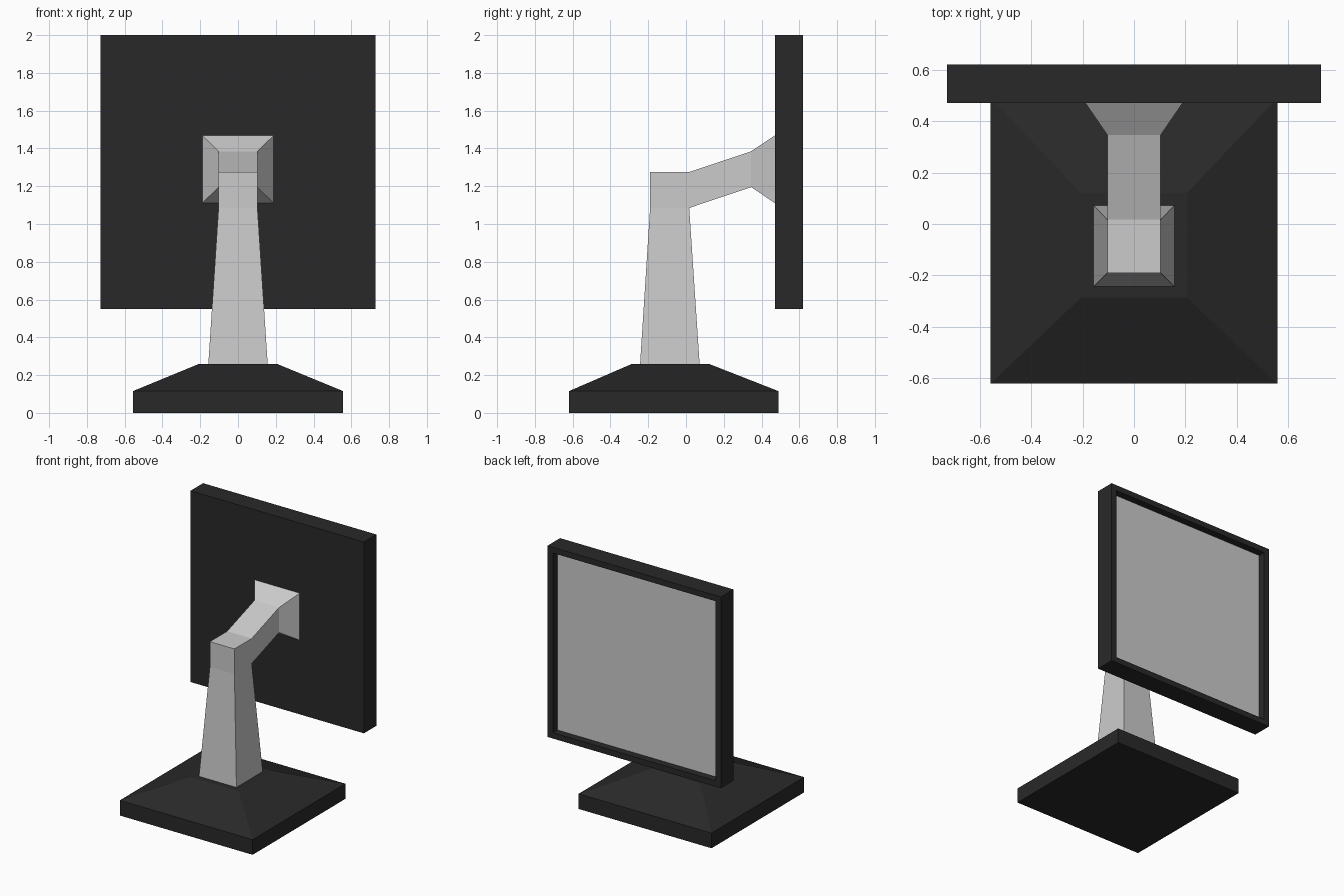
import bpy, bmesh
from mathutils import Vector

if "Cube" in bpy.data.objects:
    bpy.data.objects.remove(bpy.data.objects["Cube"])

black = bpy.data.materials.new("black_plastic")
black.diffuse_color = (0.022, 0.022, 0.022, 1)
black.use_nodes = True
black.node_tree.nodes["Principled BSDF"].inputs["Base Color"].default_value = black.diffuse_color
grey = bpy.data.materials.new("plain_grey")
grey.diffuse_color = (0.8, 0.8, 0.8, 1)
grey.use_nodes = True
grey.node_tree.nodes["Principled BSDF"].inputs["Base Color"].default_value = grey.diffuse_color


def rect(z, hx, y0, y1):
    """Horizontal rectangle, counter-clockwise from above."""
    return [(-hx, y0, z), (hx, y0, z), (hx, y1, z), (-hx, y1, z)]


def loft(bm, rings):
    """Skin a stack of rectangles and cap both ends."""
    loops = [[bm.verts.new(p) for p in r] for r in rings]
    for a, b in zip(loops, loops[1:]):
        for i in range(4):
            j = (i + 1) % 4
            bm.faces.new((a[i], a[j], b[j], b[i]))
    bm.faces.new(loops[0][::-1])
    bm.faces.new(loops[-1])
    bm.normal_update()


def back_face(bm):
    """Highest face that looks most toward +y."""
    return max(bm.faces, key=lambda f: (round(f.normal.y, 2), f.calc_center_median().z))


def finish(bm, name, materials=()):
    bmesh.ops.recalc_face_normals(bm, faces=bm.faces)
    mesh = bpy.data.meshes.new(name)
    bm.to_mesh(mesh)
    bm.free()
    for m in materials:
        mesh.materials.append(m)
    bpy.context.collection.objects.link(bpy.data.objects.new(name, mesh))


# Base: slab with a sloped top
bm = bmesh.new()
loft(bm, [rect(0, 0.557, -0.62, 0.49), rect(0.115, 0.557, -0.62, 0.49),
          rect(0.26, 0.205, -0.285, 0.12)])
finish(bm, "base", [black])

# Stand: tapered column, elbow block, then arm and flared mount pulled from its back
bm = bmesh.new()
loft(bm, [rect(0.26, 0.157, -0.243, 0.072), rect(1.085, 0.103, -0.19, 0.017),
          rect(1.275, 0.103, -0.19, 0.017)])
face = back_face(bm)
for y, z0, z1, hx in [(0.345, 1.195, 1.385, 0.103), (0.472, 1.11, 1.47, 0.19)]:
    new = bmesh.ops.extrude_discrete_faces(bm, faces=[face])["faces"][0]
    mid = new.calc_center_median()
    for v in new.verts:
        v.co = Vector((hx if v.co.x > 0 else -hx, y, z1 if v.co.z > mid.z else z0))
    face = new
finish(bm, "stand_arm")

# Monitor: box with a recessed screen on the +y side
bm = bmesh.new()
loft(bm, [rect(0.55, 0.727, 0.47, 0.62), rect(2.0, 0.727, 0.47, 0.62)])
screen = back_face(bm)
bmesh.ops.inset_region(bm, faces=[screen], thickness=0.062)
screen = bmesh.ops.extrude_discrete_faces(bm, faces=[screen])["faces"][0]
for v in screen.verts:
    v.co.y -= 0.055
screen.material_index = 1
finish(bm, "monitor", [black, grey])
